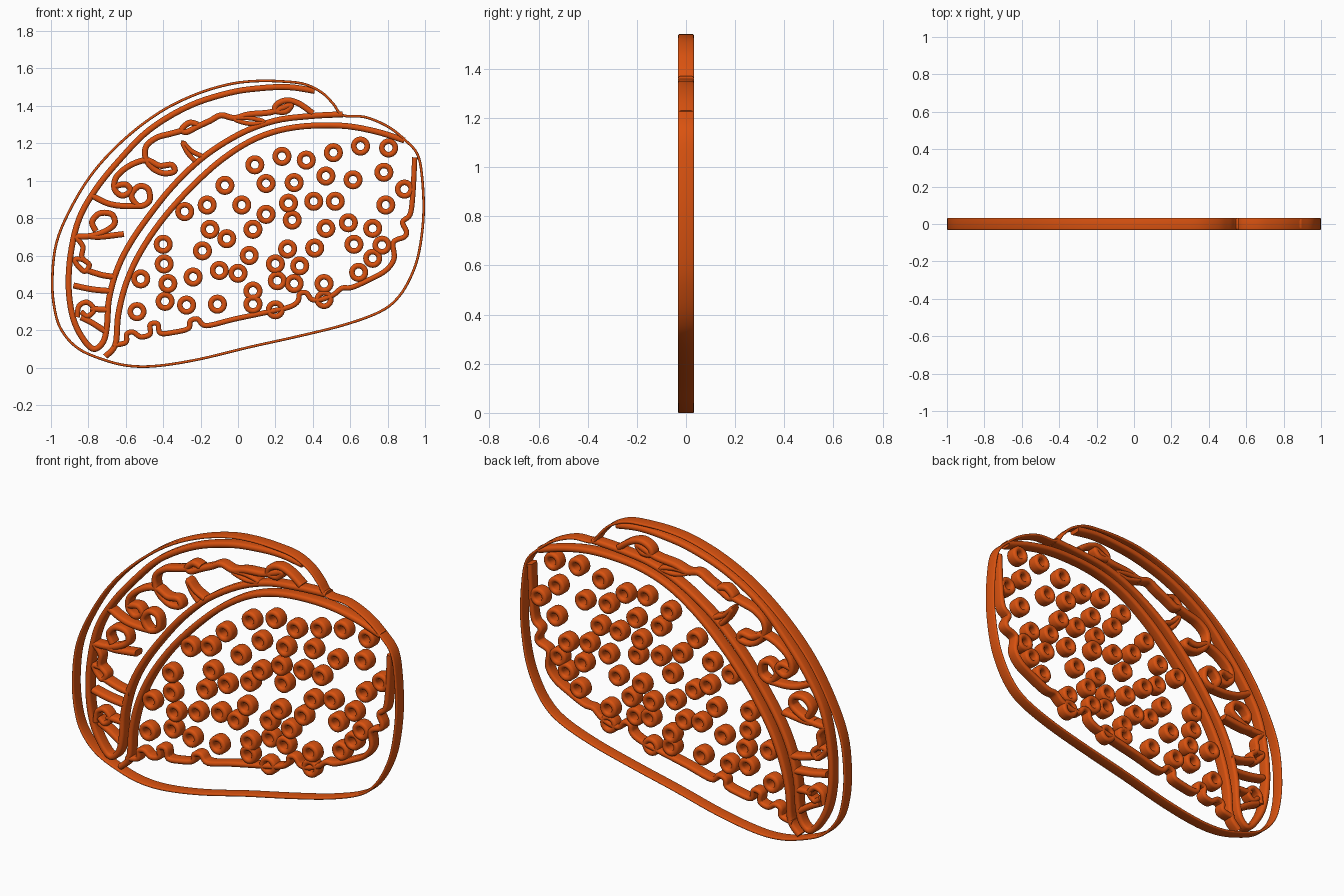
import bpy, math
from mathutils import Vector

if "Cube" in bpy.data.objects:
    bpy.data.objects.remove(bpy.data.objects["Cube"])

DEPTH = 0.033          # half depth in y
mat = bpy.data.materials.new("orange")
mat.diffuse_color = (0.70, 0.085, 0.005, 1)
mat.use_nodes = True
mat.node_tree.nodes["Principled BSDF"].inputs["Base Color"].default_value = mat.diffuse_color


def section(w):
    """Rounded rectangle, half width w, half depth DEPTH."""
    r = min(w * 0.9, 0.014)
    out = []
    for k, (sx, sy) in enumerate([(1, 1), (-1, 1), (-1, -1), (1, -1)]):
        for j in range(4):
            a = math.pi / 2 * (k + j / 3)
            out.append((sx * (w - r) + r * math.cos(a), sy * (DEPTH - r) + r * math.sin(a)))
    return out


def smooth_path(pts, closed, steps=5):
    """Catmull-Rom curve through points given in hundredths."""
    p = [Vector(q) / 100 for q in pts]
    n = len(p)
    get = (lambda i: p[i % n]) if closed else (lambda i: p[max(0, min(n - 1, i))])
    out = []
    for i in range(n if closed else n - 1):
        a, b, c, d = get(i - 1), get(i), get(i + 1), get(i + 2)
        for s in range(steps):
            t = s / steps
            out.append(0.5 * (2 * b + (c - a) * t + (2 * a - 5 * b + 4 * c - d) * t * t
                              + (3 * b - a - 3 * c + d) * t ** 3))
    if not closed:
        out.append(p[-1])
    return out


def sweep(path, w, closed, verts, faces):
    prof = section(w)
    m, n, base = len(prof), len(path), len(verts)
    for i, p in enumerate(path):
        a = path[i - 1] if closed or i else p
        b = path[(i + 1) % n] if closed or i < n - 1 else p
        t = (b - a).normalized()
        for u, v in prof:
            verts.append((p.x - t.y * u, v, p.y + t.x * u))
    for i in range(n if closed else n - 1):
        j = (i + 1) % n
        for k in range(m):
            l = (k + 1) % m
            faces.append((base + i * m + k, base + j * m + k, base + j * m + l, base + i * m + l))
    if not closed:
        faces.append(tuple(base + k for k in range(m)))
        faces.append(tuple(base + (n - 1) * m + k for k in reversed(range(m))))


def build(name, paths, w, closed=False):
    verts, faces = [], []
    for path in paths:
        sweep(path, w, closed, verts, faces)
    me = bpy.data.meshes.new(name)
    me.from_pydata(verts, [], faces)
    me.materials.append(mat)
    ob = bpy.data.objects.new(name, me)
    bpy.context.collection.objects.link(ob)
    bpy.ops.object.select_all(action='DESELECT')
    ob.select_set(True)
    bpy.context.view_layer.objects.active = ob
    bpy.ops.object.mode_set(mode='EDIT')
    bpy.ops.mesh.select_all(action='SELECT')
    bpy.ops.mesh.normals_make_consistent(inside=False)
    bpy.ops.object.mode_set(mode='OBJECT')
    bpy.ops.object.shade_smooth_by_angle(angle=math.radians(50))


def stroke(name, pts, w=0.016, closed=False):
    build(name, [smooth_path(pts, closed)], w, closed)


# Thin outer rim
stroke("outer_rim", [
    (56, 135), (51, 141), (45, 147), (36, 151.5), (25, 153), (10, 153.3), (-5, 151.5), (-23, 146),
    (-42, 136.5), (-61, 122), (-77, 105), (-89, 86), (-97, 67), (-99.3, 47), (-98, 31), (-94, 19.5),
    (-85, 10), (-71, 4), (-58, 1), (-43, 1), (-21, 4.5), (6, 11), (33, 17), (57, 23), (76, 30),
    (86, 38), (93, 50), (97, 63), (99.2, 82), (98.5, 101), (96, 114), (89, 122), (80, 129),
    (68, 134)], 0.007, True)

# Back shell edge running round into the front shell's outer edge
stroke("shell_edge", [
    (41, 148), (27.5, 150), (12.5, 149.5), (-4.5, 147), (-26, 140), (-47, 127.5), (-63, 111.5),
    (-76, 95.5), (-85, 79.5), (-89.5, 60.5), (-90.5, 42), (-88, 26), (-82.5, 15), (-77, 10),
    (-72, 14), (-70, 23), (-69, 36.5), (-65, 51.5), (-58, 66), (-47, 82), (-34, 98), (-18, 113),
    (1, 125), (19.5, 132), (38, 134.5), (56, 135.5)])

# Front shell inner edge
stroke("front_shell_edge", [
    (-71, 6), (-65.5, 12.5), (-64, 28.5), (-59.5, 46), (-51.5, 63), (-39, 81), (-23, 98.5),
    (-7, 112.5), (10.5, 123), (30, 128.5), (54, 129.5), (73, 126.5), (89, 121.5)])

# Nibbled lower edge of the front shell
stroke("wavy_lower_edge", [
    (-67, 12), (-60, 13.5), (-59.5, 18), (-56, 19), (-52, 16.5), (-47, 18), (-47, 23), (-43, 23.5),
    (-41.5, 18.5), (-34, 19), (-26.5, 21), (-25.5, 25), (-21.5, 26), (-17, 22.5), (-2, 26),
    (17, 30), (27.5, 32.5), (32, 35.5), (33, 39.5), (36.5, 40), (39.5, 36.5), (44.5, 36.5),
    (51, 39), (55.5, 42.5), (61, 43), (70, 47), (79, 52), (83.5, 58.5), (83, 67), (89, 70),
    (90, 73), (88, 78), (92, 82), (93.5, 93), (94.5, 112.5)], 0.014)

# Curly lettuce strokes between the shells
stroke("lettuce_top_frill", [
    (40, 136), (33, 141), (26.5, 143), (21, 141), (20, 137.5), (25.5, 137), (28.5, 140.5), (24, 139),
    (17, 136.5), (6, 135.5), (-2, 133.5), (-9, 135), (-15, 132), (-21.5, 129), (-27.5, 126),
    (-30, 127.5), (-26, 131), (-21.5, 130)])
stroke("lettuce_big_curl", [
    (-29, 127), (-36.5, 125), (-43.5, 123), (-49, 118.5), (-49.5, 112.5), (-46, 107), (-40, 104),
    (-34, 105), (-35.5, 108.5), (-42, 108), (-49, 111), (-58, 108), (-65, 102), (-66, 95.5),
    (-62, 92), (-57.5, 94.5), (-60, 98), (-66, 97)])
stroke("lettuce_spike", [(-19, 113), (-25, 116), (-29.5, 120.5), (-27, 115), (-23, 110.5)], 0.013)
stroke("lettuce_leaf", [(-2, 133), (6, 133.5), (14, 131.5), (6, 130.5)], 0.012, True)
stroke("lettuce_small_loop", [(-57, 92), (-53, 97), (-48, 95.5), (-47.5, 89), (-53, 86.5)], 0.016, True)
stroke("lettuce_loop_tail", [(-78, 92), (-70, 88), (-62, 86.5), (-53, 86.5)])
stroke("lettuce_middle_loop", [
    (-76, 73), (-78, 78), (-74, 82.5), (-67.5, 82), (-66, 77), (-71, 73), (-78.5, 70.5), (-87, 70)])
stroke("lettuce_middle_bar", [(-80, 70.5), (-74, 70), (-61, 71.5)])
stroke("lettuce_lower_curl", [
    (-87, 70), (-83, 65), (-83.5, 59), (-79.5, 55), (-82, 51.5), (-86, 55), (-87, 58), (-83, 58)], 0.014)
stroke("lettuce_lower_bar", [(-80.5, 52), (-72.5, 49.5), (-65, 48.5)])
stroke("lettuce_low_bar", [(-88, 44), (-78.5, 42), (-68.5, 41)])
stroke("lettuce_base_curl", [
    (-86, 27), (-85, 33), (-80.5, 35), (-77, 31), (-80.5, 27.5), (-84, 30)], 0.014)
stroke("lettuce_base_bar", [(-79, 31.5), (-70, 31)])
stroke("lettuce_base_tail", [(-84, 27), (-78, 24), (-71, 19.5)])

# Ring dots scattered over the front shell
DOTS = [
    (65.5, 118.5), (80.5, 117.5), (9, 108.5), (23.5, 113), (36.5, 111), (51, 115), (78, 104.5),
    (-7, 97.5), (15, 98.5), (30, 99), (47, 102.5), (61.5, 100.5), (89, 95.5), (-28.5, 83.5),
    (-16.5, 87), (2, 87), (15, 82), (27, 88), (40.5, 89), (52, 89), (79, 87), (-40, 66), (-15, 74),
    (-6, 69), (8, 74), (29, 79), (47, 74.5), (59, 77.5), (72, 74.5), (-39.5, 55.5), (-19, 62.5),
    (6, 60), (26.5, 63.5), (41, 64), (62, 66), (77, 65.5), (72, 58.5), (64.5, 51), (-52, 47.5),
    (-37.5, 45), (-24, 48.5), (-10, 52), (0, 50.5), (20, 55.5), (33, 54.5), (21, 46.5), (30, 45),
    (46, 45), (8, 41), (-39, 35.5), (-54, 30), (-27.5, 33.5), (-11, 34), (8, 34), (20, 31), (46, 36.5)]
circle = [Vector((math.cos(i * math.tau / 24), math.sin(i * math.tau / 24))) * 0.036 for i in range(24)]
build("ring_dots", [[Vector(d) / 100 + c for c in circle] for d in DOTS], 0.015, True)
